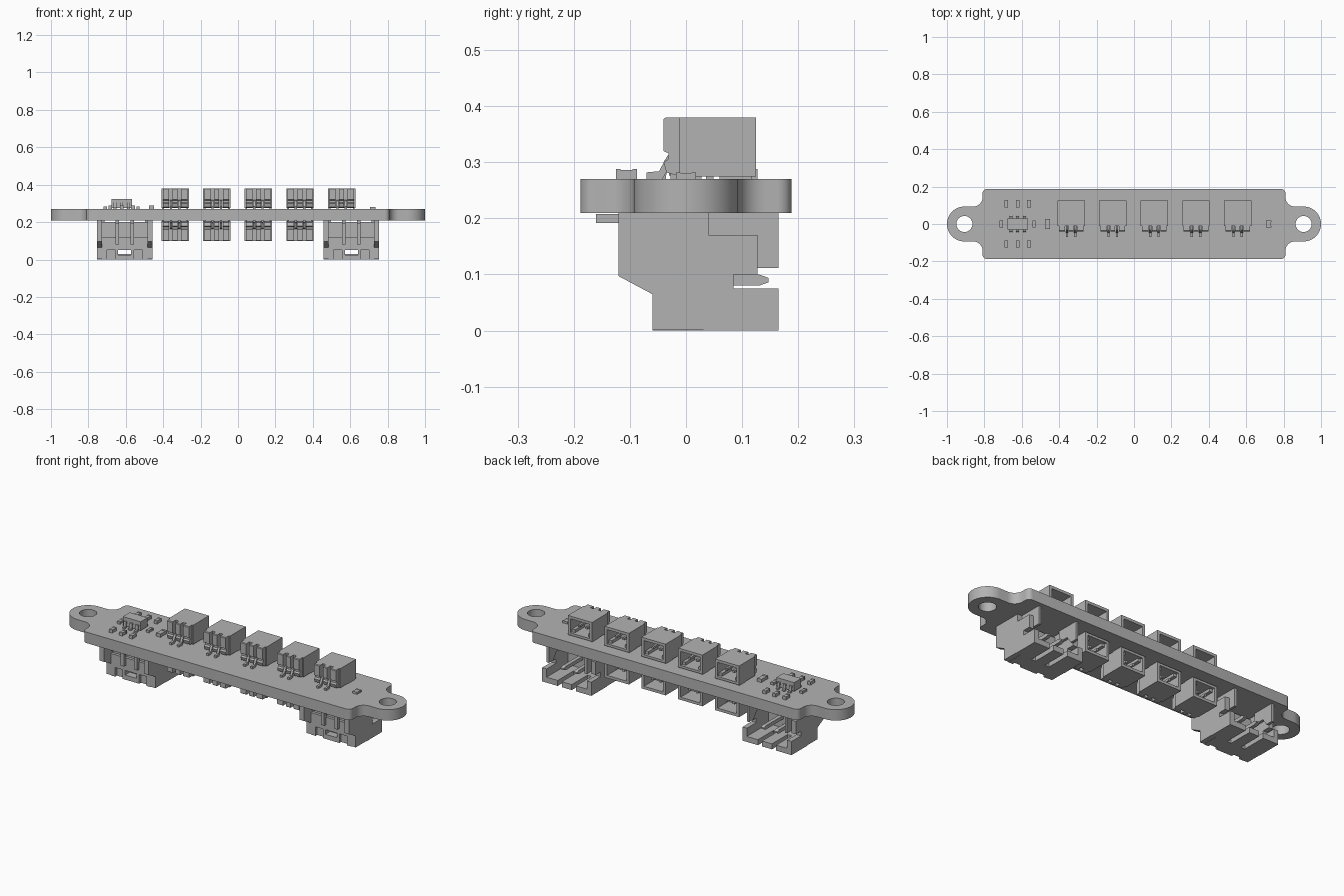
import bpy, bmesh, math

cube = bpy.data.objects.get("Cube")
if cube:
    bpy.data.objects.remove(cube, do_unlink=True)

grey = bpy.data.materials.new("plain grey")
grey.use_nodes = True
grey.diffuse_color = (0.45, 0.45, 0.45, 1)
grey.node_tree.nodes["Principled BSDF"].inputs["Base Color"].default_value = (0.45, 0.45, 0.45, 1)


class Part:
    """Collects boxes and extruded profiles into one mesh."""

    def __init__(self):
        self.bm = bmesh.new()

    def prism(self, profile, x0, x1):
        # profile is a (y, z) outline, extruded along x
        a = [self.bm.verts.new((x0, y, z)) for y, z in profile]
        b = [self.bm.verts.new((x1, y, z)) for y, z in profile]
        n = len(a)
        self.bm.faces.new(a)
        self.bm.faces.new(b[::-1])
        for i in range(n):
            j = (i + 1) % n
            self.bm.faces.new((a[j], a[i], b[i], b[j]))

    def box(self, x0, x1, y0, y1, z0, z1):
        self.prism([(y0, z0), (y1, z0), (y1, z1), (y0, z1)], x0, x1)

    def pair(self, x0, x1, *rest):
        # the same box on both sides of the part
        self.box(x0, x1, *rest)
        self.box(-x1, -x0, *rest)

    def pair_prism(self, profile, x0, x1):
        self.prism(profile, x0, x1)
        self.prism(profile, -x1, -x0)

    def mesh(self, name):
        bmesh.ops.recalc_face_normals(self.bm, faces=self.bm.faces)
        me = bpy.data.meshes.new(name)
        self.bm.to_mesh(me)
        self.bm.free()
        me.materials.append(grey)
        return me


def place(name, me, loc, flip=False):
    ob = bpy.data.objects.new(name, me)
    ob.location = loc
    if flip:
        ob.rotation_euler.y = math.pi
    bpy.context.collection.objects.link(ob)
    return ob


def arc(cx, cy, r, a0, a1, n=12):
    angles = [math.radians(a0 + (a1 - a0) * i / n) for i in range(n + 1)]
    return [(cx + r * math.cos(a), cy + r * math.sin(a)) for a in angles]


# Board with rounded ears and mounting holes
BOTTOM, TOP = 0.21, 0.27
quarter = arc(0.907, 0, 0.093, 0, 90) + arc(0.86, 0.143, 0.05, 270, 180, 8) + arc(0.785, 0.163, 0.025, 0, 90, 6)
half = quarter + [(-x, y) for x, y in quarter[::-1]]
outline = half + [(x, -y) for x, y in half[::-1][1:-1]]
holes = [arc(s * 0.907, 0, 0.043, 0, 360, 32)[:-1] for s in (-1, 1)]
curve = bpy.data.curves.new("board", "CURVE")
curve.dimensions = "2D"
curve.fill_mode = "BOTH"
curve.extrude = (TOP - BOTTOM) / 2
for loop in [outline] + holes:
    spline = curve.splines.new("POLY")
    spline.points.add(len(loop) - 1)
    for p, (x, y) in zip(spline.points, loop):
        p.co = (x, y, 0, 1)
    spline.use_cyclic_u = True
curve.materials.append(grey)
board = place("board", curve, (0, 0, (TOP + BOTTOM) / 2))
bpy.ops.object.select_all(action="DESELECT")
bpy.context.view_layer.objects.active = board
board.select_set(True)
bpy.ops.object.convert(target="MESH")
bpy.ops.object.shade_smooth_by_angle()

# Small two-pin socket, open at the back
sock = Part()
W, H, BACK = 0.073, 0.11, 0.125
sock.box(-W, W, -0.012, 0.03, 0.005, H)
sock.box(-W, W, 0.03, BACK, 0.095, H)
sock.pair(0.058, W, 0.03, BACK, 0.005, 0.095)
sock.box(-0.058, 0.058, 0.03, BACK, 0.005, 0.018)
sock.pair(0.04, 0.058, 0.03, 0.11, 0.018, 0.034)
rib = [(-0.012, H), (-0.036, H), (-0.04, 0.107), (-0.04, 0.05), (-0.031, 0.046),
       (-0.031, 0.036), (-0.04, 0.03), (-0.035, 0.012), (-0.012, 0.005)]
sock.prism(rib, -0.013, 0.013)
sock.pair_prism(rib, 0.032, 0.066)
lead = [(-0.012, 0.048), (-0.033, 0.042), (-0.048, 0.014), (-0.07, 0.012), (-0.07, 0),
        (-0.042, 0), (-0.025, 0.03), (-0.012, 0.034)]
sock.pair_prism(lead, 0.0165, 0.0285)
sock.pair(0.0165, 0.0285, 0.03, 0.1, 0.05, 0.062)
sock.pair(0.06, 0.07, 0.06, 0.118, 0, 0.005)
sock_mesh = sock.mesh("small_socket")
for i in range(5):
    x = -0.336 + i * 0.2225
    place("top_socket", sock_mesh, (x, 0, TOP))
    if i < 4:
        place("bottom_socket", sock_mesh, (x, 0, BOTTOM), flip=True)

# Large two-pin socket under each end
big = Part()
side = [(-0.12, 0.21), (-0.12, 0.097), (-0.06, 0.065), (-0.06, 0.002), (0.165, 0.002), (0.165, 0.075),
        (0.085, 0.075), (0.085, 0.1), (0.127, 0.1), (0.127, 0.17), (0.04, 0.17), (0.04, 0.21)]
big.pair_prism(side, 0.122, 0.1485)
big.box(-0.122, 0.122, -0.06, -0.02, 0.05, 0.12)
big.box(-0.122, 0.122, -0.045, -0.005, 0.12, 0.2)
# Rear wall foot with notches and a centre window
big.pair(0.095, 0.122, -0.06, -0.02, 0, 0.05)
big.box(-0.05, 0.05, -0.06, -0.02, 0, 0.025)
big.pair(0.035, 0.05, -0.06, -0.02, 0.025, 0.05)
big.pair(0.05, 0.095, -0.045, -0.02, 0, 0.05)
# Slotted floor
big.box(-0.122, 0.122, -0.02, 0.03, 0, 0.03)
big.box(-0.03, 0.03, 0.03, 0.165, 0, 0.03)
big.pair(0.055, 0.1485, 0.03, 0.165, 0, 0.03)
# Solder tabs beside the opening
tab = [(0.04, 0.21), (0.04, 0.15), (0.1, 0.15), (0.127, 0.112), (0.165, 0.112), (0.165, 0.21)]
big.pair_prism(tab, 0.108, 0.122)
# Bent pins
pin = [(0.14, 0.083), (0.147, 0.087), (0.147, 0.093), (0.14, 0.097), (-0.055, 0.1), (-0.06, 0.19),
       (-0.12, 0.192), (-0.155, 0.192), (-0.16, 0.197), (-0.16, 0.207), (-0.12, 0.21),
       (-0.045, 0.21), (-0.04, 0.1), (0.0, 0.08)]
pin = [(0.147, 0.087), (0.147, 0.093), (0.13, 0.1), (-0.06, 0.1), (-0.06, 0.19), (-0.155, 0.19),
       (-0.16, 0.195), (-0.16, 0.207), (-0.04, 0.207), (-0.04, 0.115), (-0.076, 0.115)]
big.pair(0.03, 0.05, -0.078, 0.13, 0.08, 0.1)
tip = [(0.13, 0.08), (0.147, 0.086), (0.147, 0.094), (0.13, 0.1)]
big.pair_prism(tip, 0.03, 0.05)
big.pair(0.03, 0.05, -0.078, -0.058, 0.1, 0.208)
big.pair(0.03, 0.05, -0.16, -0.078, 0.192, 0.208)
big_mesh = big.mesh("large_socket")
for name, x in (("right_large_socket", -0.606), ("left_large_socket", 0.606)):
    place(name, big_mesh, (x, 0, 0))

# Six-legged chip
chip = Part()
chip.box(-0.054, 0.054, -0.03, 0.03, 0.006, 0.054)
leg = [(0.028, 0.034), (0.038, 0.034), (0.041, 0.009), (0.049, 0.007), (0.049, 0),
       (0.036, 0), (0.033, 0.026), (0.028, 0.026)]
for x in (-0.036, 0, 0.036):
    chip.prism(leg, x - 0.008, x + 0.008)
    chip.prism([(-y, z) for y, z in leg], x - 0.008, x + 0.008)
place("chip", chip.mesh("chip"), (-0.622, 0, TOP))


# Small components with end caps: centre, half sizes and height
def component(name, x, y, w, d, h):
    part = Part()
    part.box(-w * 0.9, w * 0.9, -d * 0.55, d * 0.55, 0, h * 0.92)
    for s in (-1, 1):
        part.box(-w, w, min(s * d, s * d * 0.55), max(s * d, s * d * 0.55), 0, h)
    place(name, part.mesh(name), (x, y, TOP))


for x in (-0.683, -0.622, -0.562):
    for y in (-0.106, 0.108):
        component("small_component", x, y, 0.01, 0.019, 0.018)
for x in (-0.71, -0.535):
    component("side_component", x, 0, 0.009, 0.019, 0.014)
component("wide_component", -0.463, 0, 0.014, 0.028, 0.018)
component("lone_component", 0.72, 0, 0.014, 0.018, 0.012)
